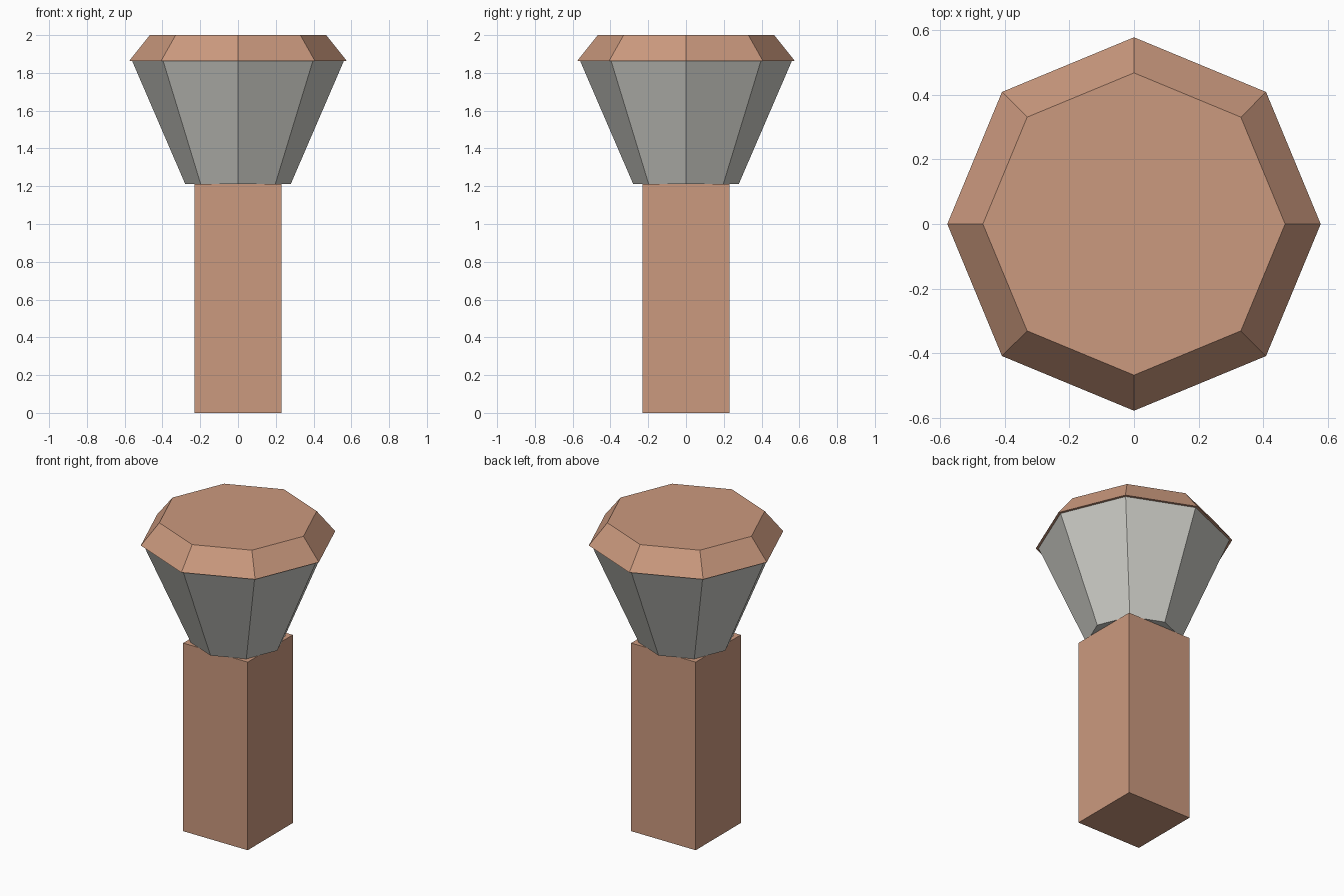
import bpy
from math import pi, sqrt

cube = bpy.data.objects.get("Cube")
if cube:
    bpy.data.objects.remove(cube, do_unlink=True)


def make_material(name, rgb):
    mat = bpy.data.materials.new(name)
    mat.use_nodes = True
    color = (*rgb, 1)
    mat.diffuse_color = color
    mat.node_tree.nodes["Principled BSDF"].inputs["Base Color"].default_value = color
    return mat


def frustum(name, sides, turn, r_low, r_high, z_low, z_high, mat):
    """Flat-sided prism or tapered drum between two heights."""
    bpy.ops.mesh.primitive_cone_add(
        vertices=sides, radius1=r_low, radius2=r_high, depth=z_high - z_low,
        location=(0, 0, (z_low + z_high) / 2), rotation=(0, 0, turn))
    obj = bpy.context.object
    bpy.ops.object.transform_apply(location=True, rotation=True, scale=True)
    obj.name = name
    obj.data.materials.append(mat)
    return obj


wood = make_material("warm brown", (0.60, 0.32, 0.21))
glass = make_material("pale grey", (0.60, 0.60, 0.56))

# Square post
post_radius = 0.23 * sqrt(2)
frustum("post", 4, pi / 4, post_radius, post_radius, 0, 1.213, wood)

# Eight-sided lamp head, flaring upwards
frustum("lamp_head", 8, 0, 0.28, 0.56, 1.213, 1.862, glass)

# Bevelled cap with a slight overhang
frustum("cap", 8, 0, 0.577, 0.467, 1.862, 2.0, wood)
